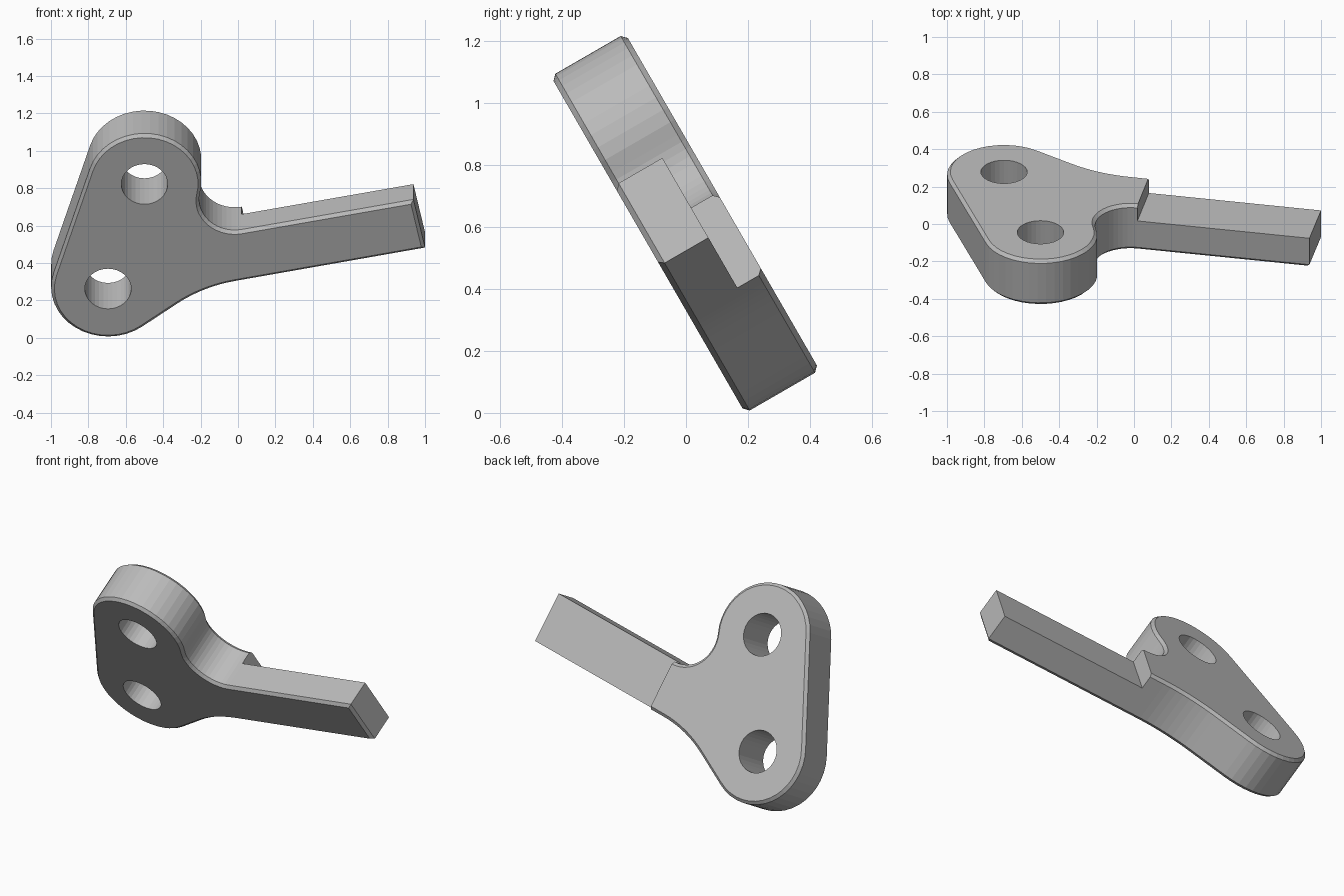
import bpy, bmesh
from math import radians, cos, sin
from mathutils import Matrix, Vector

if "Cube" in bpy.data.objects:
    bpy.data.objects.remove(bpy.data.objects["Cube"], do_unlink=True)

FRONT, BACK, STEP = -0.165, -0.442, -0.345   # depths across the plate
TILT = Matrix.Rotation(radians(120), 4, 'X')
UPPER, LOWER, R = (-0.5, 0.854), (-0.695, 0.208), 0.304

steel = bpy.data.materials.new("plain grey")
steel.use_nodes = True
grey = (0.5, 0.5, 0.5, 1)
steel.diffuse_color = grey
steel.node_tree.nodes["Principled BSDF"].inputs["Base Color"].default_value = grey


def arc(c, r, a, b, n):
    angles = [radians(a + (b - a) * i / n) for i in range(n + 1)]
    return [(c[0] + r * cos(t), c[1] + r * sin(t)) for t in angles]


def slab(name, outline, low, high, chamfer=0, cutter=False):
    """Extrude an outline, chamfer its two rims and tilt it into place."""
    bm = bmesh.new()
    face = bm.faces.new([bm.verts.new((x, y, low)) for x, y in outline])
    ext = bmesh.ops.extrude_face_region(bm, geom=[face])
    top = [v for v in ext["geom"] if isinstance(v, bmesh.types.BMVert)]
    bmesh.ops.translate(bm, verts=top, vec=Vector((0, 0, high - low)))
    bmesh.ops.recalc_face_normals(bm, faces=bm.faces)
    if chamfer:
        rims = [e for e in bm.edges if abs(e.verts[0].co.z - e.verts[1].co.z) < 1e-5]
        bmesh.ops.bevel(bm, geom=rims, offset=chamfer, segments=1,
                        affect='EDGES', clamp_overlap=True)
    bm.transform(TILT)
    mesh = bpy.data.meshes.new(name)
    bm.to_mesh(mesh)
    bm.free()
    mesh.materials.append(steel)
    obj = bpy.data.objects.new(name, mesh)
    bpy.context.collection.objects.link(obj)
    if cutter:
        obj.hide_render = True
        obj.hide_viewport = True
        obj.display_type = 'WIRE'
    return obj


# Lever outline: lower lobe, underside curve, arm end, neck fillet, upper lobe
outline = (arc(LOWER, R, 163.2, 307.3, 16)
           + arc((0.135, -0.498), 0.76, 127.3, 101.5, 8)
           + [(1.0, 0.453), (0.938, 0.75)]
           + arc((-0.018, 0.751), 0.19, 281.3, 168, 14)
           + arc(UPPER, R, -12, 163.2, 20)[1:])
lever = slab("lever_plate", outline, BACK, FRONT, chamfer=0.017)

# Bolt holes and the thinned back of the arm
cutters = [slab(name, arc(c, 0.124, 0, 348.75, 31), BACK - 0.1, FRONT + 0.1, cutter=True)
           for name, c in (("upper_hole_cutter", UPPER), ("lower_hole_cutter", LOWER))]
along, across = Vector((0.98, 0.2)), Vector((-0.2, 0.98))
start = Vector((0.05, 0.41))
corners = [start - across * 0.4, start - across * 0.4 + along * 1.3,
           start + across * 0.4 + along * 1.3, start + across * 0.4]
cutters.append(slab("arm_step_cutter", corners, BACK - 0.1, STEP, cutter=True))

for c in cutters:
    cut = lever.modifiers.new(c.name, 'BOOLEAN')
    cut.operation = 'DIFFERENCE'
    cut.solver = 'EXACT'
    cut.object = c
